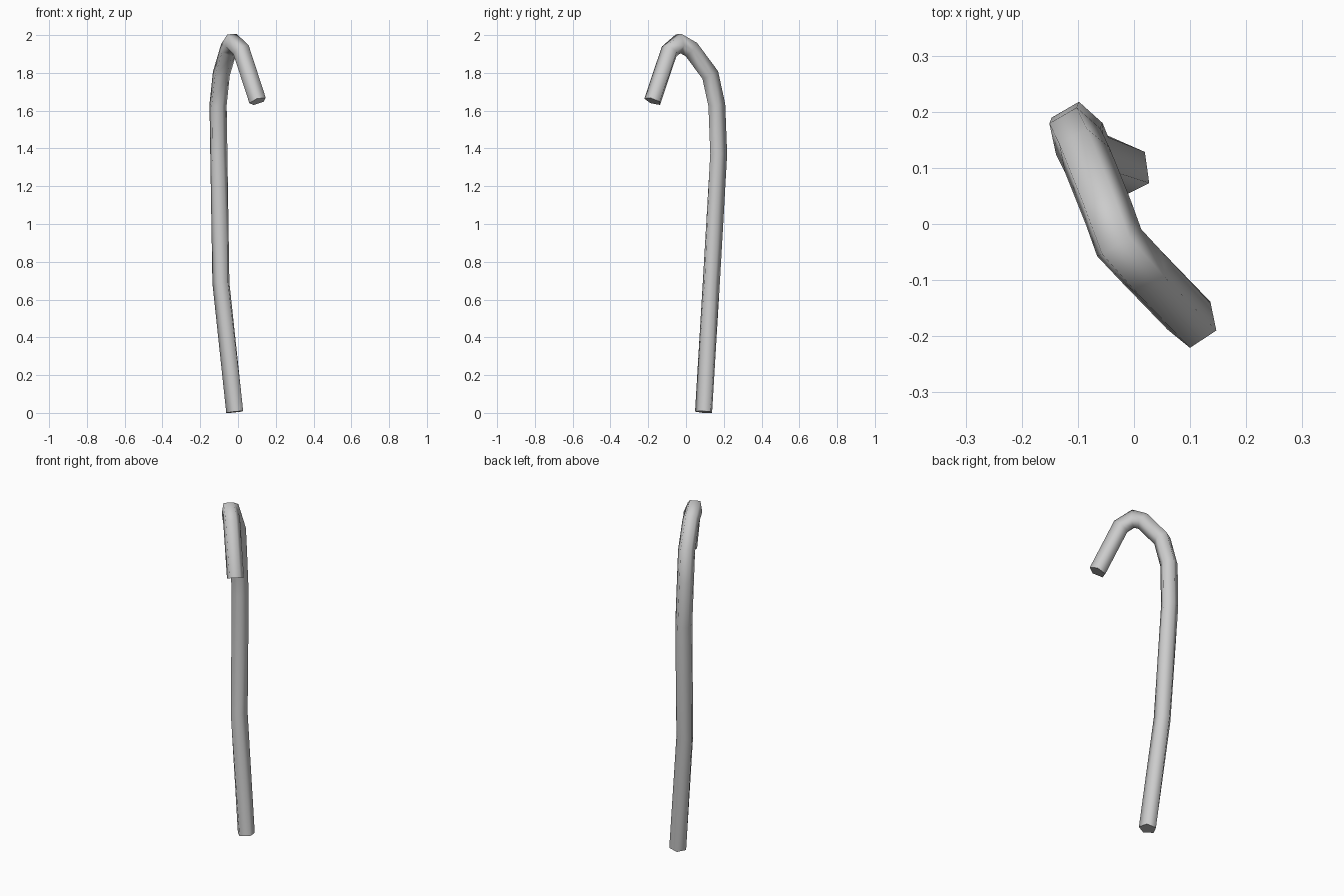
import bpy, bmesh, math
from mathutils import Vector

if "Cube" in bpy.data.objects:
    bpy.data.objects.remove(bpy.data.objects["Cube"])

SIDES, RADIUS = 5, 0.048

# Centre line of the cane, with the roll of each ring in degrees
PATH = [
    ((-0.015, 0.095, 0.005), 116),
    ((-0.088, 0.132, 0.69), 100),
    ((-0.103, 0.170, 1.37), 84),
    ((-0.107, 0.160, 1.63), 84),
    ((-0.090, 0.125, 1.79), 84),
    ((-0.050, 0.025, 1.925), 84),
    ((-0.028, -0.035, 1.96), 84),
    ((0.018, -0.085, 1.917), 84),
    ((0.105, -0.175, 1.65), 84),
]
pts = [Vector(p) for p, _ in PATH]

bm = bmesh.new()
rings = []
prev_t, ref = None, None
# Carry the ring frame from the stem bottom to the hook tip
for i, (p, roll) in enumerate(zip(pts, [r for _, r in PATH])):
    a = (p - pts[i - 1]).normalized() if i > 0 else None
    b = (pts[i + 1] - p).normalized() if i < len(pts) - 1 else None
    t = ((a or b) + (b or a)).normalized()
    if ref is None:
        ref = Vector((1, 0, 0))
    else:
        ref = prev_t.rotation_difference(t) @ ref
    ref = (ref - t * ref.dot(t)).normalized()
    side = t.cross(ref)
    prev_t = t
    # Widen each ring along the mitre so the tube keeps its thickness
    bend = (b - a) if a and b else Vector()
    stretch = 1 / max(t.dot(b or a), 0.5)
    m = bend.normalized()
    ring = []
    for k in range(SIDES):
        ang = math.radians(roll + 360 * k / SIDES)
        off = RADIUS * (math.cos(ang) * ref + math.sin(ang) * side)
        off += m * off.dot(m) * (stretch - 1)
        ring.append(bm.verts.new(p + off))
    rings.append(ring)

# Tube walls
for r0, r1 in zip(rings, rings[1:]):
    for k in range(SIDES):
        n = (k + 1) % SIDES
        bm.faces.new((r0[k], r0[n], r1[n], r1[k])).smooth = True
# End caps
bm.faces.new(rings[0][::-1])
bm.faces.new(rings[-1])

mesh = bpy.data.meshes.new("hooked_cane")
bm.to_mesh(mesh)
bm.free()
cane = bpy.data.objects.new("hooked_cane", mesh)
bpy.context.collection.objects.link(cane)
